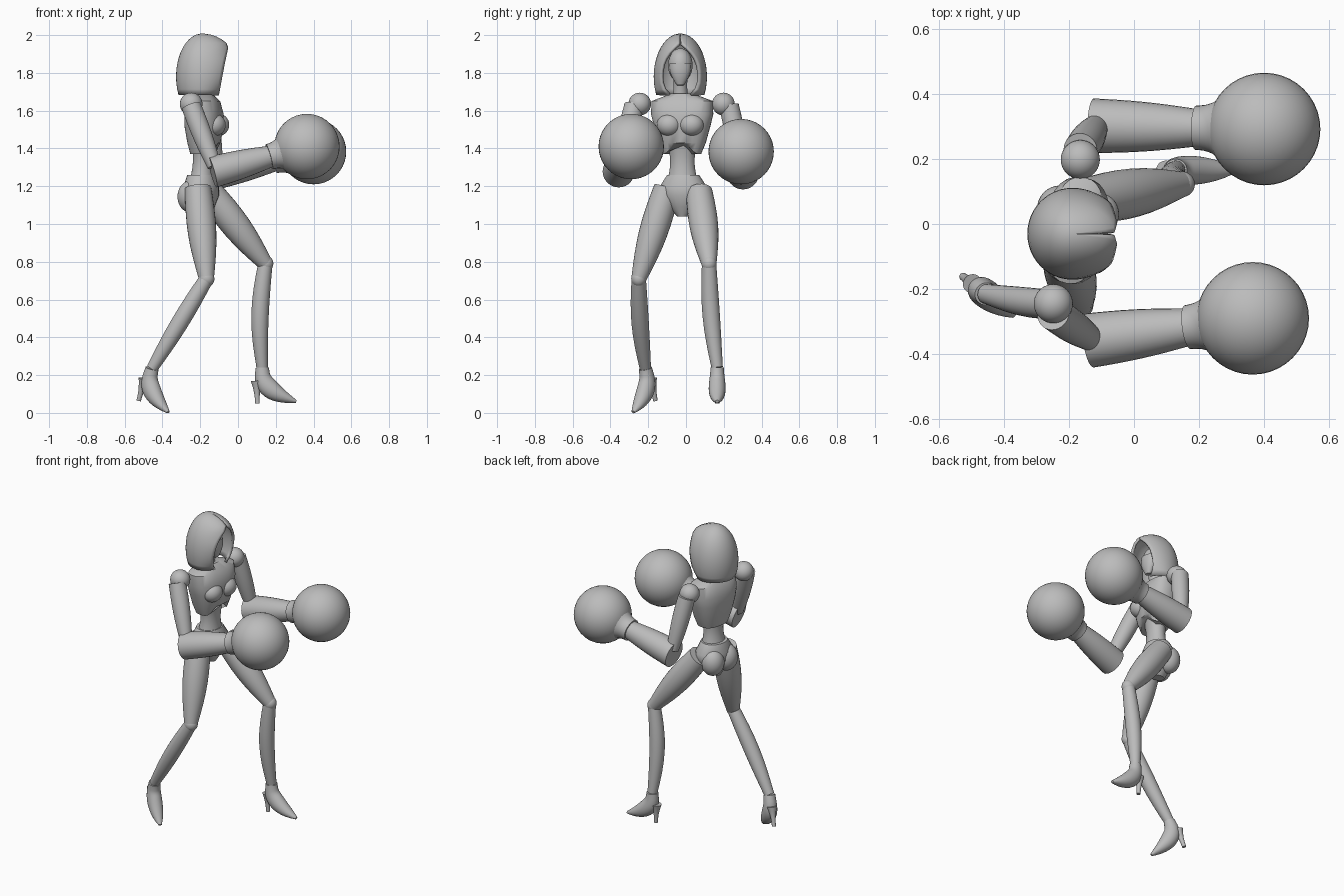
import bpy, bmesh
from math import sin, cos, pi, radians, copysign
from mathutils import Vector, Matrix

default_cube = bpy.data.objects.get("Cube")
if default_cube:
    bpy.data.objects.remove(default_cube)

COLOUR = (.5, .5, .5, 1)
grey = bpy.data.materials.new("plain grey")
grey.use_nodes = True
grey.diffuse_color = COLOUR
grey.node_tree.nodes["Principled BSDF"].inputs["Base Color"].default_value = COLOUR


def finish(name, bm, angle=40):
    """Turn a bmesh into a shaded object with the grey material."""
    bmesh.ops.recalc_face_normals(bm, faces=bm.faces)
    mesh = bpy.data.meshes.new(name)
    bm.to_mesh(mesh)
    bm.free()
    mesh.materials.append(grey)
    part = bpy.data.objects.new(name, mesh)
    bpy.context.collection.objects.link(part)
    bpy.ops.object.select_all(action='DESELECT')
    part.select_set(True)
    bpy.context.view_layer.objects.active = part
    bpy.ops.object.shade_smooth_by_angle(angle=radians(angle))
    return part


def bridge(bm, lower, upper):
    """Join two rows of vertices with quads."""
    for k in range(len(lower) - 1):
        bm.faces.new((lower[k], lower[k + 1], upper[k + 1], upper[k]))


def loft(name, rings, matrix=Matrix(), power=1, notch=0, segments=28):
    """Closed loft of ellipses; a ring is (centre, side radius, depth radius)."""
    bm = bmesh.new()
    centres = [Vector(ring[0]) for ring in rings]
    loops = []
    for i, (_, side_radius, depth_radius) in enumerate(rings):
        before = centres[max(i - 1, 0)]
        after = centres[min(i + 1, len(rings) - 1)]
        along = (after - before).normalized()
        side = Vector((0, 1, 0))
        side = (side - along * side.dot(along)).normalized()
        depth = side.cross(along)
        loop = []
        for k in range(segments):
            angle = 2 * pi * k / segments
            s, c = sin(angle), cos(angle)
            point = centres[i] + side * side_radius * copysign(abs(s) ** power, s)
            point += depth * depth_radius * copysign(abs(c) ** power, c)
            # Arch cut into the front of the lowest ring
            if i == 0:
                point.z += notch * max(0, c) ** 6
            loop.append(bm.verts.new(matrix @ point))
        loops.append(loop)
    for lower, upper in zip(loops, loops[1:]):
        bridge(bm, lower + lower[:1], upper + upper[:1])
    bm.faces.new(loops[0])
    bm.faces.new(loops[-1])
    return finish(name, bm)


def limb(name, start, end, start_radius, end_radius, bulge=0, bend=(0, 0, 0), flat=1, matrix=Matrix()):
    """Tapered tube between two joints, swelling and bending in the middle."""
    rings = []
    steps = 8
    for i in range(steps + 1):
        t = i / steps
        swell = sin(pi * t)
        centre = Vector(start).lerp(Vector(end), t) + Vector(bend) * swell
        radius = start_radius + (end_radius - start_radius) * t + bulge * swell
        rings.append((centre, radius, radius * flat))
    return loft(name, rings, matrix)


def ball(name, centre, radii, matrix=Matrix()):
    bm = bmesh.new()
    place = matrix @ Matrix.Translation(centre) @ Matrix.Diagonal((*radii, 1))
    bmesh.ops.create_uvsphere(bm, u_segments=40, v_segments=20, radius=1, matrix=place)
    return finish(name, bm)


def turned(origin, yaw, pitch=0):
    spin = Matrix.Rotation(radians(yaw), 4, 'Z') @ Matrix.Rotation(radians(pitch), 4, 'Y')
    return Matrix.Translation(origin) @ spin


# Torso, turned slightly towards the right
torso = turned((-.18, -.02, 0), -9)
limb("abdomen", (-.01, 0, 1.2), (0, 0, 1.46), .09, .09, bulge=-.025, flat=.82, matrix=torso)
chest_sections = [(1.37, .1, .07), (1.43, .125, .085), (1.52, .15, .1),
                  (1.58, .165, .1), (1.65, .165, .08), (1.69, .06, .04)]
loft("chest", [((0, 0, z), width, depth) for z, width, depth in chest_sections],
     torso, power=.8, notch=.06)

# Pelvis
pelvis = turned((-.195, -.015, 0), -12)
pelvis_sections = [(1.04, .03), (1.09, .08), (1.15, .125), (1.2, .125), (1.26, .085)]
loft("pelvis", [((0, 0, z), width, .03 + width / 2) for z, width in pelvis_sections], pelvis)

# Paired bust and buttocks
for side, sign in (("left", 1), ("right", -1)):
    ball(side + "_bust", (.065, sign * .06, 1.525), (.06, .065, .06), torso)
    ball(side + "_buttock", (-.045, sign * .055, 1.145), (.07, .07, .085), pelvis)

# Neck, head and mask
limb("neck", (-.2, -.03, 1.64), (-.175, -.03, 1.8), .045, .04, bulge=-.006)
ball("head", (-.185, -.03, 1.84), (.075, .065, .09))
limb("face_mask", (-.135, -.03, 1.735), (-.145, -.03, 1.85), .018, .058, bulge=.012, flat=.7)

# Hood: rows follow a dome, each open at the front and pulled forward to a brim
bm = bmesh.new()
rows = []
row_count, columns = 14, 36
for i in range(row_count):
    dome = -.45 + 1.95 * i / (row_count - 1)
    rise, spread = sin(dome), cos(dome)
    z = 1.78 + .22 * rise
    brim = min(.09 + .2 * (z - 1.72), .2 * spread)
    opening = max(.02, .8 * (1 - (2 if rise > 0 else 5) * abs(rise) ** 3))
    row = []
    for k in range(columns + 1):
        angle = opening + 2 * (pi - opening) * k / columns
        reach = brim / cos(opening) if cos(angle) > 0 else .13 * spread
        row.append(bm.verts.new((-.19 + reach * cos(angle), -.03 + .133 * spread * sin(angle), z)))
    rows.append(row)
for lower, upper in zip(rows, rows[1:]):
    bridge(bm, lower, upper)
bm.faces.new(rows[-1])
hood = finish("hood", bm, angle=60)
cloth = hood.modifiers.new("cloth", 'SOLIDIFY')
cloth.thickness = .016
cloth.offset = 0

# Legs and high-heeled shoes
legs = (
    ("left", (-.15, .07, 1.17), (.145, .122, .79), (.128, .165, .24), (-.02, -.01, 0), 0, 0),
    ("right", (-.212, -.1, 1.19), (-.167, -.25, .71), (-.455, -.215, .235), (0, -.01, 0), -37, 20),
)
for side, hip, knee, ankle, bend, yaw, pitch in legs:
    limb(side + "_thigh", hip, knee, .07, .04, bulge=.02)
    ball(side + "_knee", knee, (.042, .04, .044))
    limb(side + "_shin", knee, ankle, .038, .03, bulge=.012, bend=bend)
    foot = turned(ankle, yaw, pitch)
    sole = []
    for i in range(13):
        t = i / 12
        swell = sin(pi * t)
        centre = (.18 * t ** 2, 0, -.18 * t ** .65)
        sole.append((centre, .035 + .01 * swell - .025 * t ** 6, .008 + .027 * (1 - t ** 3) + .018 * swell))
    loft(side + "_shoe", sole, foot)
    limb(side + "_heel", (-.03, 0, -.07), (-.025, 0, -.19), .03, .012, bulge=-.005, matrix=foot)

# Arms with round boxing gloves
arms = (
    ("left", 1, (-.165, .198, 1.635), (-.125, .302, 1.265), (.4, .292, 1.383)),
    ("right", -1, (-.248, -.245, 1.635), (-.135, -.358, 1.275), (.365, -.29, 1.41)),
)
for side, sign, *joints in arms:
    shoulder, elbow, glove = map(Vector, joints)
    wrist = elbow.lerp(glove, .6)
    ball(side + "_shoulder", shoulder, (.06, .06, .06))
    arm_top = shoulder + Vector((0, sign * .03, -.01))
    arm_end = elbow + Vector((.01, 0, .03))
    limb(side + "_upper_arm", arm_top, arm_end, .052, .036, bulge=.007)
    limb(side + "_forearm", elbow, wrist, .084, .058, bulge=.005)
    limb(side + "_cuff", wrist, wrist.lerp(glove, .5), .068, .12, bulge=-.015)
    ball(side + "_glove", glove, (.173, .173, .173))
